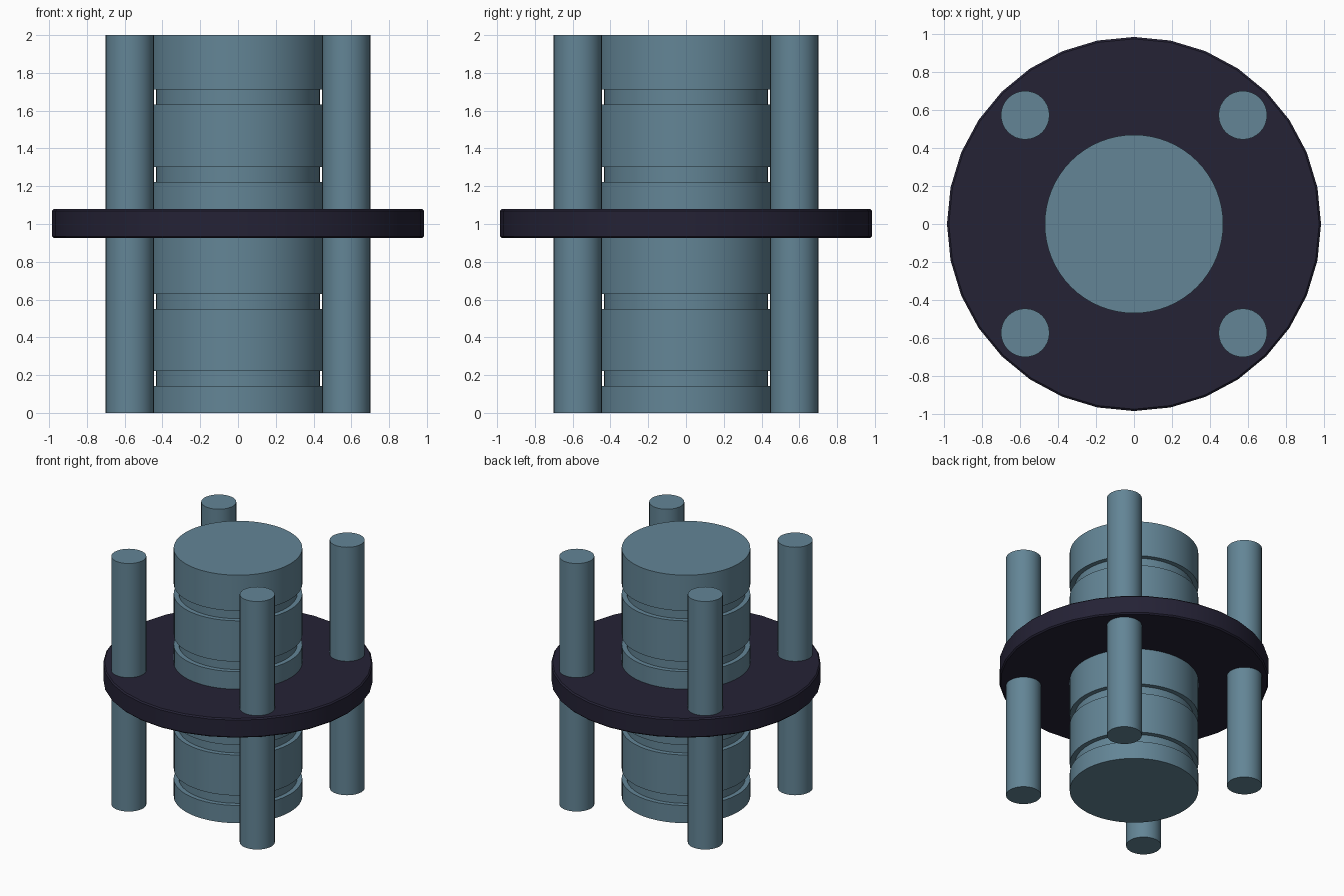
import bpy, bmesh, math

if "Cube" in bpy.data.objects:
    bpy.data.objects.remove(bpy.data.objects["Cube"], do_unlink=True)


def make_material(name, rgb):
    mat = bpy.data.materials.new(name)
    mat.use_nodes = True
    mat.diffuse_color = (*rgb, 1)
    mat.node_tree.nodes["Principled BSDF"].inputs["Base Color"].default_value = (*rgb, 1)
    return mat


def lathe(name, profile, sides, mat, centre=(0, 0)):
    """Revolve (radius, height) points around z and cap both ends."""
    bm = bmesh.new()
    rings = []
    for r, z in profile:
        angles = [2 * math.pi * i / sides for i in range(sides)]
        rings.append([bm.verts.new((r * math.cos(a), r * math.sin(a), z)) for a in angles])
    for low, high in zip(rings, rings[1:]):
        for i in range(sides):
            j = (i + 1) % sides
            bm.faces.new((low[i], low[j], high[j], high[i]))
    bm.faces.new(rings[0][::-1])
    bm.faces.new(rings[-1])
    mesh = bpy.data.meshes.new(name)
    bm.to_mesh(mesh)
    bm.free()
    mesh.materials.append(mat)
    obj = bpy.data.objects.new(name, mesh)
    obj.location = (*centre, 0)
    bpy.context.collection.objects.link(obj)
    bpy.ops.object.select_all(action='DESELECT')
    obj.select_set(True)
    bpy.context.view_layer.objects.active = obj
    bpy.ops.object.shade_smooth_by_angle(angle=math.radians(35))
    return obj


steel = make_material("blue_grey_steel", (0.125, 0.235, 0.305))
dark = make_material("dark_violet", (0.018, 0.016, 0.036))

# Central column with four square grooves
R, GROOVE_R, GROOVE_H = 0.47, 0.433, 0.08
column = [(R, 0)]
for z in (0.143, 0.55, 1.222, 1.632):
    top = z + GROOVE_H
    column += [(R, z), (GROOVE_R, z), (GROOVE_R, top), (R, top)]
column.append((R, 2))
lathe("central_column", column, 64, steel)

# Flange disc around the middle
lathe("flange_disc", [(0.975, 0.925), (0.985, 0.935), (0.985, 1.07), (0.975, 1.08)], 32, dark)

# Four rods passing through the flange
for side, x in (("left", 0.573), ("right", -0.573)):
    for end, y in (("front", -0.573), ("back", 0.573)):
        lathe(f"{end}_{side}_rod", [(0.128, 0), (0.128, 2)], 32, steel, (x, y))
